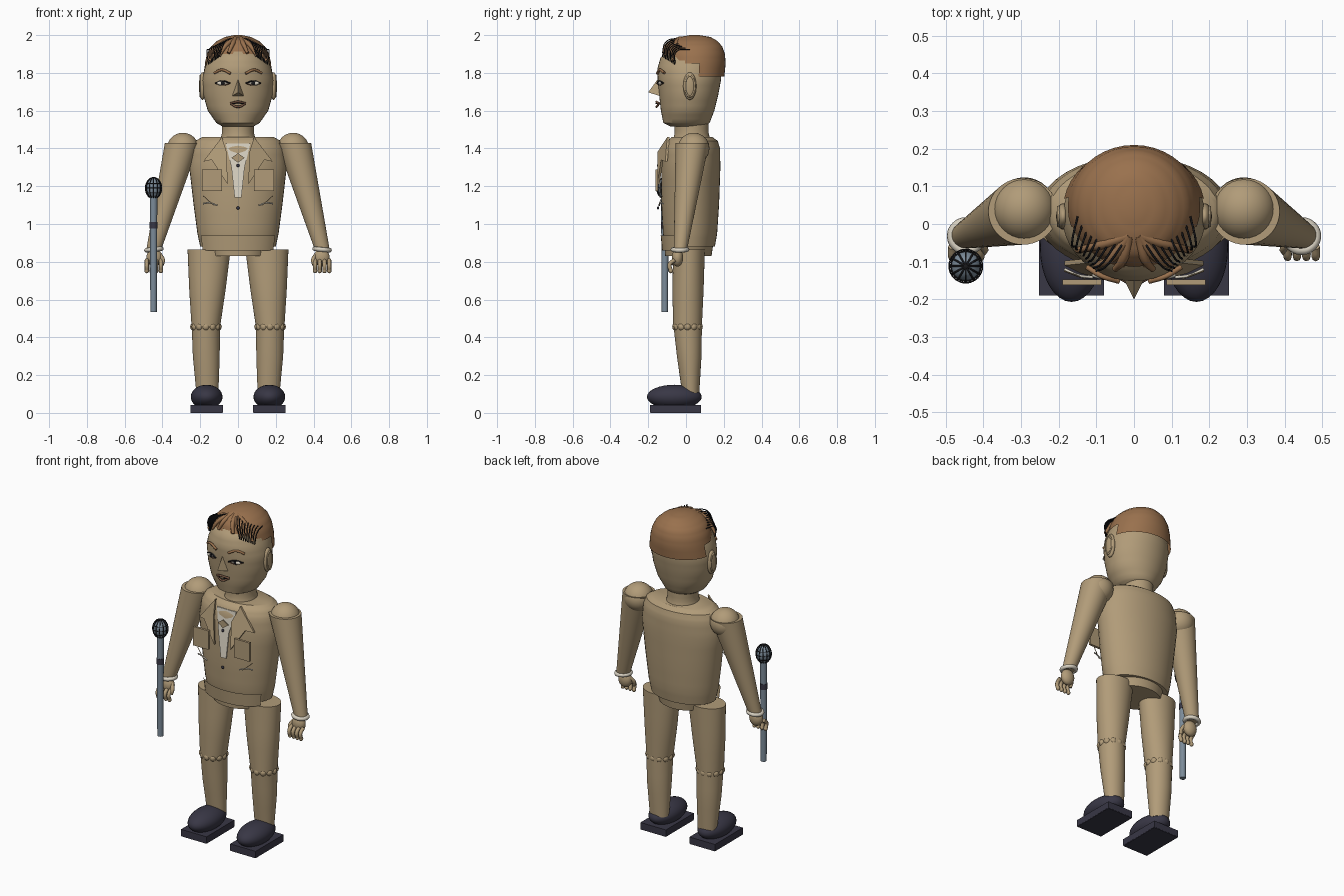
import bpy, bmesh, math
from mathutils import Vector

if "Cube" in bpy.data.objects:
    bpy.data.objects.remove(bpy.data.objects["Cube"])


def material(name, r, g, b):
    m = bpy.data.materials.new(name)
    m.use_nodes = True
    m.diffuse_color = (r, g, b, 1)
    m.node_tree.nodes["Principled BSDF"].inputs["Base Color"].default_value = (r, g, b, 1)
    return m


TAN = material("tan", .44, .33, .19)
BROWN = material("hair brown", .32, .165, .075)
BLACK = material("black", .01, .01, .012)
NAVY = material("shoe navy", .04, .038, .06)
WHITE = material("off white", .68, .63, .53)
STEEL = material("steel", .2, .26, .32)
LIP = material("lip brown", .2, .1, .06)
parts = []


def finish(name, bm, mat):
    mesh = bpy.data.meshes.new(name)
    bm.to_mesh(mesh)
    bm.free()
    mesh.materials.append(mat)
    ob = bpy.data.objects.new(name, mesh)
    bpy.context.collection.objects.link(ob)
    parts.append(ob)
    return ob


def loft(name, rings, mat, keep=None, n=40, steps=3):
    """Stack of ellipses (z, cx, rx, front y, back y), optionally trimmed by a rule."""
    bm = bmesh.new()
    dense = [rings[0]]
    for a, b in zip(rings, rings[1:]):
        dense += [[p + (q - p) * k / steps for p, q in zip(a, b)] for k in range(1, steps + 1)]
    loops = []
    for z, cx, rx, front, back in dense:
        cy, ry = (front + back) / 2, (back - front) / 2
        turn = [math.tau * i / n for i in range(n)]
        loops.append([bm.verts.new((cx + rx * math.cos(t), cy + ry * math.sin(t), z)) for t in turn])
    for a, b in zip(loops, loops[1:]):
        for i in range(n):
            j = (i + 1) % n
            bm.faces.new((a[i], a[j], b[j], b[i]))
    bm.faces.new(loops[0])
    bm.faces.new(loops[-1])
    bmesh.ops.recalc_face_normals(bm, faces=bm.faces)
    if keep:
        bad = [f for f in bm.faces if not keep(f.calc_center_median())]
        bmesh.ops.delete(bm, geom=bad, context='FACES')
    return finish(name, bm, mat)


def ball(name, center, radii, mat, seg=24):
    bm = bmesh.new()
    bmesh.ops.create_uvsphere(bm, u_segments=seg, v_segments=seg // 2, radius=1)
    for v in bm.verts:
        v.co = Vector(a * b + c for a, b, c in zip(v.co, radii, center))
    return finish(name, bm, mat)


def box(name, center, size, mat):
    bm = bmesh.new()
    bmesh.ops.create_cube(bm, size=1)
    for v in bm.verts:
        v.co = Vector(a * b + c for a, b, c in zip(v.co, size, center))
    return finish(name, bm, mat)


def tube(name, points, radius, mat, closed=False, taper=False):
    cu = bpy.data.curves.new(name, 'CURVE')
    cu.dimensions = '3D'
    cu.bevel_depth, cu.bevel_resolution, cu.resolution_u = radius, 2, 6
    cu.use_fill_caps = True
    sp = cu.splines.new('BEZIER')
    sp.bezier_points.add(len(points) - 1)
    for k, (bp, p) in enumerate(zip(sp.bezier_points, points)):
        bp.co = p
        bp.handle_left_type = bp.handle_right_type = 'AUTO'
        bp.radius = 1 - .7 * k / len(points) if taper else 1
    sp.use_cyclic_u = closed
    cu.materials.append(mat)
    ob = bpy.data.objects.new(name, cu)
    bpy.context.collection.objects.link(ob)
    return ob


def chest_y(x, z):
    return .025 - .155 * math.sqrt(1 - (x / .26) ** 2) + max(0, z - 1.38) * .6


def face_y(x):
    return .017 - .167 * math.sqrt(1 - (x / .19) ** 2)


def plate(name, outline, off, mat, thick=.006):
    bm = bmesh.new()
    f = bm.faces.new([bm.verts.new((x, chest_y(x, z) - off, z)) for x, z in outline])
    f.normal_update()
    back = bmesh.ops.extrude_face_region(bm, geom=[f])
    for v in back["geom"]:
        if isinstance(v, bmesh.types.BMVert):
            v.co.y += thick
    bmesh.ops.recalc_face_normals(bm, faces=bm.faces)
    return finish(name, bm, mat)


def ellipse(center, rx, ry, n=8, tilt=0):
    x, y, z = center
    turn = [math.tau * i / n for i in range(n)]
    return [(x + rx * math.cos(t), y + ry * math.sin(t), z + tilt * math.cos(t)) for t in turn]


# Torso, pelvis and waistband
loft("torso", [(.88, 0, .2, -.11, .153), (.95, 0, .215, -.122, .165), (1.1, 0, .235, -.13, .175),
               (1.3, 0, .258, -.13, .182), (1.4, 0, .245, -.12, .18), (1.44, 0, .225, -.1, .168),
               (1.46, 0, .19, -.075, .14)], TAN)
loft("pelvis", [(.83, 0, .15, -.11, .135), (.9, 0, .17, -.115, .145)], TAN)
loft("waistband", [(.86, 0, .21, -.126, .15), (.94, 0, .22, -.134, .16)], TAN,
     keep=lambda c: c.y < -.02 and abs(c.x) < .19)
loft("neck", [(1.44, 0, .095, -.07, .13), (1.48, 0, .085, -.06, .12), (1.55, 0, .085, -.06, .12)], TAN)

# Head and hair
loft("head", [(1.515, 0, .08, -.08, .1), (1.535, 0, .115, -.12, .125), (1.6, 0, .16, -.133, .15),
              (1.68, 0, .183, -.142, .17), (1.76, 0, .19, -.15, .185), (1.82, 0, .178, -.152, .188),
              (1.88, 0, .155, -.135, .18), (1.93, 0, .125, -.09, .165), (1.965, 0, .09, -.05, .135),
              (1.985, 0, .04, 0, .1)], TAN)
loft("hair", [(1.78, 0, .188, -.12, .203), (1.85, 0, .176, -.12, .21), (1.9, 0, .164, -.118, .206),
              (1.94, 0, .143, -.105, .192), (1.97, 0, .11, -.08, .165), (1.99, 0, .07, -.035, .13),
              (2, 0, .02, .02, .07)], BROWN,
     keep=lambda c: c.z > (1.78 if c.y > .07 else 1.85 if c.y > 0 else 1.85 - c.y / 2))

# Nose
bm = bmesh.new()
for p in [(0, -.14, 1.78), (.035, -.13, 1.675), (-.035, -.13, 1.675), (0, -.2, 1.697)]:
    bm.verts.new(p)
bmesh.ops.convex_hull(bm, input=bm.verts)
finish("nose", bm, TAN)

# Mouth
for name, z, bow in (("upper_lip", 1.641, .006), ("lower_lip", 1.63, -.01)):
    tube(name, [(-.04, -.142, 1.638), (0, -.156, z + bow), (.04, -.142, 1.638)], .006, LIP)
tube("mouth_line", [(-.038, -.146, 1.638), (0, -.163, 1.637), (.038, -.146, 1.638)], .002, BLACK)

# Shirt front, tie knot and buttons
plate("shirt", [(-.065, 1.425), (-.035, 1.3), (-.018, 1.14), (.018, 1.14), (.035, 1.3), (.065, 1.425)],
      .012, WHITE)
plate("tie_knot", [(-.035, 1.35), (0, 1.325), (.035, 1.35), (0, 1.375)], .017, TAN)
for z in (1.31, 1.085):
    ball("button", (0, chest_y(0, z) - .018, z), (.009, .006, .009), NAVY, 12)

for s in (1, -1):
    side = "left_" if s > 0 else "right_"

    # Face details
    ball(side + "ear", (s * .188, .02, 1.73), (.019, .035, .073), TAN)
    tube(side + "ear_rim", [(s * .2, .02 + .024 * math.cos(t), 1.73 + .055 * math.sin(t))
                            for t in (math.tau * i / 8 for i in range(8))], .005, TAN, closed=True)
    ball(side + "eye", (s * .08, face_y(.08) - .002, 1.745), (.032, .01, .012), WHITE)
    ball(side + "iris", (s * .08, face_y(.08) - .01, 1.745), (.011, .005, .01), BLACK, 12)
    for name, z, r, mat in (("upper_lid", 1.757, .004, BLACK), ("lower_lid", 1.735, .003, LIP)):
        tube(side + name, [(s * x, face_y(x) - .008, z - d)
                           for x, d in ((.042, (z - 1.745)), (.08, 0), (.12, (z - 1.745)))], r, mat)
    tube(side + "eyebrow", [(s * x, face_y(x) - .006, z)
                            for x, z in ((.04, 1.797), (.085, 1.816), (.125, 1.8))], .007, BROWN)

    # Front locks and loose strands
    for x, y, z in ((.05, -.12, 1.905), (.1, -.112, 1.89), (.15, -.07, 1.865)):
        tube(side + "front_lock", [(s * .012, -.03, 1.978), (s * x * .6, y * .8, 1.95), (s * x, y, z)],
             .016, BROWN, taper=True)
    for i in range(9):
        t = i / 8
        a = Vector((.015 + .135 * t, -.03 + .05 * t, 1.985 - .06 * t))
        b = Vector((.1 + .055 * t, -.125 + .065 * t, 1.885 - .04 * t))
        mid = (a + b) / 2 + Vector((.012, -.03, .028))
        tube(side + "strand", [(s * p.x, p.y, p.z) for p in (a, mid, b)], .0028, BLACK)

    # Jacket details
    plate(side + "lapel", [(s * x, z) for x, z in ((.085, 1.46), (.185, 1.33), (.14, 1.34),
                                                   (.055, 1.21), (.06, 1.38))], .026, TAN, .012)
    box(side + "pocket", (s * .138, -.155, 1.232), (.104, .014, .115), TAN)
    tube(side + "pen", [(s * .11, -.142, 1.098), (s * .15, -.136, 1.112), (s * .185, -.12, 1.108)],
         .004, WHITE)
    tube(side + "pen_clip", [(s * .13, -.145, 1.1), (s * .185, -.125, 1.15)], .002, TAN)

    # Arm, cuff and hand
    ball(side + "shoulder", (s * .292, .04, 1.4), (.084, .084, .083), TAN, 32)
    loft(side + "arm", [(.86, s * .447, .039, -.065, .005), (1.43, s * .295, .092, -.055, .122)], TAN)
    tube(side + "cuff", ellipse((s * .445, -.032, .865), .04, .038, tilt=s * -.004), .012, WHITE, closed=True)
    ball(side + "palm", (s * .443, -.045, .822), (.042, .03, .048), TAN)
    for i in range(4):
        x = s * (.408 + .025 * i)
        tube(side + "finger", [(x, -.06, .81), (x, -.087, .785), (x, -.08, .752)], .011, TAN)
        ball(side + "fingertip", (x, -.08, .752), (.012, .012, .013), TAN, 12)
    tube(side + "thumb", [(s * .415, -.045, .84), (s * .398, -.065, .81), (s * .402, -.075, .785)], .011, TAN)

    # Leg with scalloped knee ring
    loft(side + "thigh", [(.46, s * .17, .076, -.068, .084), (.65, s * .162, .096, -.072, .093),
                          (.865, s * .153, .114, -.068, .1)], TAN)
    loft(side + "shin", [(.1, s * .162, .058, -.02, .07), (.3, s * .168, .071, -.048, .082),
                         (.46, s * .17, .075, -.066, .084)], TAN)
    for x, y, z in ellipse((s * .17, .008, .456), .063, .06, 12):
        ball(side + "knee_bead", (x, y, z), (.021, .021, .022), TAN, 12)

    # Shoe
    box(side + "sole", (s * .166, -.055, .023), (.172, .27, .04), NAVY)
    ball(side + "shoe", (s * .166, -.062, .085), (.084, .145, .064), NAVY, 32)
    box(side + "sole_base", (s * .166, -.055, .002), (.17, .268, .004), NAVY)

# Microphone
mx, my, mz = -.447, -.112, 1.19
loft("microphone_handle", [(.535, mx, .017, my - .017, my + .017),
                           (1.15, mx, .02, my - .02, my + .02)], STEEL, n=20, steps=1)
loft("microphone_switch", [(.975, mx, .021, my - .021, my + .021),
                           (1.01, mx, .021, my - .021, my + .021)], NAVY, n=20, steps=1)
ball("microphone_head", (mx, my, mz), (.042, .042, .055), STEEL)
for k in range(6):
    a = math.pi * k / 6
    ring = [(mx + .043 * math.cos(t) * math.cos(a), my + .043 * math.cos(t) * math.sin(a),
             mz + .056 * math.sin(t)) for t in (math.tau * i / 12 for i in range(12))]
    tube("microphone_rib", ring, .0025, BLACK, closed=True)
for h in (-.025, 0, .025):
    r = .044 * math.sqrt(1 - (h / .056) ** 2)
    tube("microphone_hoop", ellipse((mx, my, mz + h), r, r, 12), .002, BLACK, closed=True)

# Smooth shading with sharp edges kept
bpy.ops.object.select_all(action='DESELECT')
for ob in parts:
    ob.select_set(True)
bpy.context.view_layer.objects.active = parts[0]
bpy.ops.object.shade_smooth_by_angle(angle=math.radians(35))
